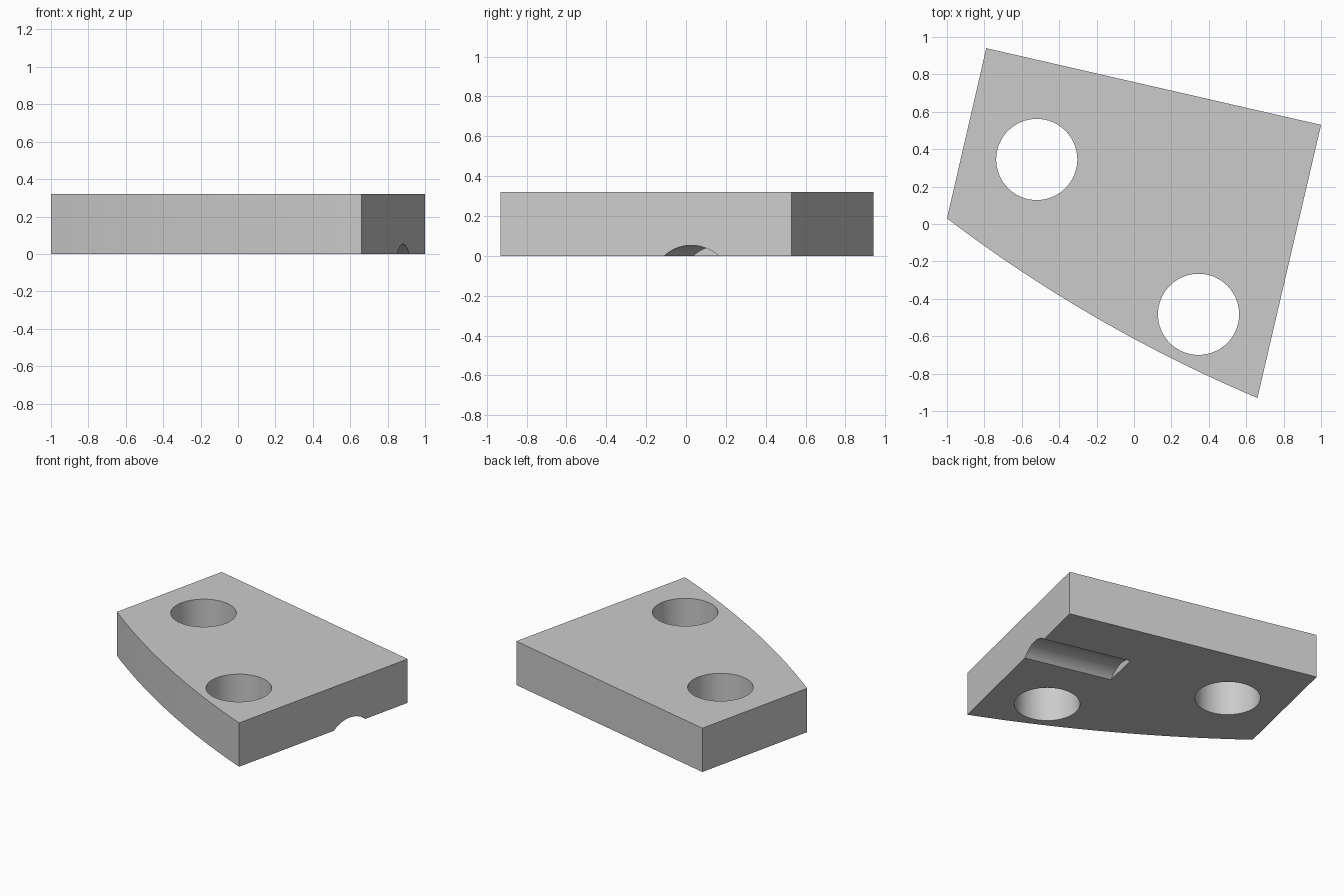
import bpy
import bmesh
import math
from mathutils import Matrix, Vector

default = bpy.data.objects.get("Cube")
if default:
    bpy.data.objects.remove(default, do_unlink=True)

HEIGHT = 0.32
grey = bpy.data.materials.new("plain_grey")
grey.use_nodes = True
grey.diffuse_color = (0.6, 0.6, 0.6, 1)
grey.node_tree.nodes["Principled BSDF"].inputs["Base Color"].default_value = (0.6, 0.6, 0.6, 1)


def prism(name, outline, height):
    """Extrude a flat outline upwards into a solid."""
    bm = bmesh.new()
    face = bm.faces.new([bm.verts.new((x, y, 0)) for x, y in outline])
    top = bmesh.ops.extrude_face_region(bm, geom=[face])["geom"]
    bmesh.ops.translate(bm, vec=(0, 0, height),
                        verts=[v for v in top if isinstance(v, bmesh.types.BMVert)])
    bmesh.ops.recalc_face_normals(bm, faces=bm.faces)
    mesh = bpy.data.meshes.new(name)
    bm.to_mesh(mesh)
    bm.free()
    mesh.materials.append(grey)
    obj = bpy.data.objects.new(name, mesh)
    bpy.context.collection.objects.link(obj)
    return obj


def circle(cx, cy, r, n=64):
    return [(cx + r * math.cos(math.tau * i / n), cy + r * math.sin(math.tau * i / n))
            for i in range(n)]


def arc(start, end, sag, n=32):
    """Points from start to end on a circle bulging to the right by sag."""
    a, b = Vector(start), Vector(end)
    along = (b - a).normalized()
    out = Vector((along.y, -along.x))
    half = (b - a).length / 2
    radius = (half * half + sag * sag) / (2 * sag)
    centre = (a + b) / 2 + out * (sag - radius)
    sweep = math.asin(half / radius)
    angles = [sweep * (2 * i / n - 1) for i in range(n + 1)]
    return [centre + radius * (along * math.sin(t) + out * math.cos(t)) for t in angles]


# Plate with one bowed edge
left, front = (-1, 0.03), (0.66, -0.93)
back_right, back_left = (1, 0.53), (-0.79, 0.94)
plate = prism("plate", arc(left, front, 0.06) + [Vector(back_right), Vector(back_left)], HEIGHT)

# Two through holes
cutters = []
for x, y in ((-0.52, 0.345), (0.345, -0.483)):
    cutter = prism("hole_cutter", circle(x, y, 0.217), HEIGHT + 0.2)
    cutter.data.transform(Matrix.Translation((0, 0, -0.1)))
    cutters.append(cutter)

# Shallow round groove under the plate, running in from the side edge
edge = (Vector(back_right) - Vector(front)).normalized()
length, margin = 0.64, 0.1
groove = prism("groove_cutter", circle(0, 0, 0.211, 96), length + margin)
axis = Vector((edge.y, -edge.x, 0))
side = Vector((edge.x, edge.y, 0))
up = axis.cross(side)
turn = Matrix((side, up, axis)).transposed().to_4x4()
origin = Vector((0.883, 0.027, 0.053 - 0.211)) - axis * length
groove.data.transform(Matrix.Translation(origin) @ turn)
cutters.append(groove)

# Cut the plate, then drop the cutters
bpy.context.view_layer.objects.active = plate
for cutter in cutters:
    cutter.hide_render = True
    cut = plate.modifiers.new("cut", "BOOLEAN")
    cut.operation = "DIFFERENCE"
    cut.solver = "EXACT"
    cut.object = cutter
    bpy.ops.object.modifier_apply(modifier=cut.name)
    bpy.data.objects.remove(cutter, do_unlink=True)

bpy.ops.object.select_all(action="DESELECT")
plate.select_set(True)
bpy.ops.object.shade_smooth_by_angle(angle=math.radians(30))
